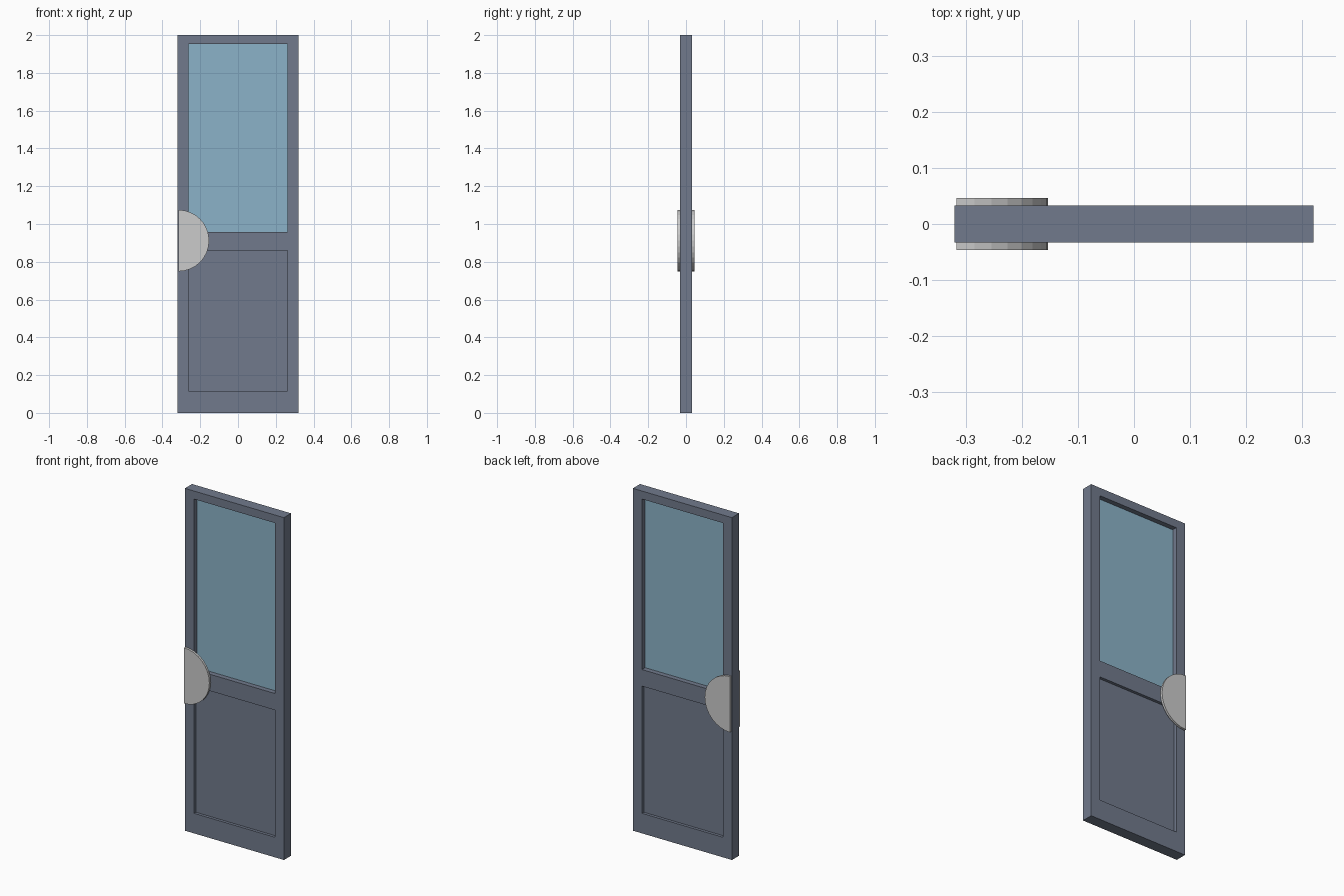
import bpy, bmesh, math

if "Cube" in bpy.data.objects:
    bpy.data.objects.remove(bpy.data.objects["Cube"])

X, H, T = 0.32, 2.0, 0.033          # half width, height, half thickness
IN = 0.261                          # half width of the openings
PANEL_Z, GLASS_Z = (0.117, 0.86), (0.957, 1.953)


def material(name, rgb):
    m = bpy.data.materials.new(name)
    m.diffuse_color = (*rgb, 1)
    m.use_nodes = True
    m.node_tree.nodes["Principled BSDF"].inputs["Base Color"].default_value = m.diffuse_color
    return m


def finish(name, bm, mat=None):
    bmesh.ops.recalc_face_normals(bm, faces=bm.faces[:])
    me = bpy.data.meshes.new(name)
    bm.to_mesh(me)
    bm.free()
    ob = bpy.data.objects.new(name, me)
    bpy.context.collection.objects.link(ob)
    if mat:
        me.materials.append(mat)
    return ob


def thicken(bm, dy):
    r = bmesh.ops.extrude_face_region(bm, geom=bm.faces[:])
    verts = [g for g in r["geom"] if isinstance(g, bmesh.types.BMVert)]
    bmesh.ops.translate(bm, vec=(0, dy, 0), verts=verts)


def slab(name, outline, y0, y1, mat=None):
    """Flat x-z outline extruded from y0 to y1."""
    bm = bmesh.new()
    bm.faces.new([bm.verts.new((x, y0, z)) for x, z in outline])
    thicken(bm, y1 - y0)
    return finish(name, bm, mat)


def rect(x, z):
    return [(-x, z[0]), (x, z[0]), (x, z[1]), (-x, z[1])]


paint = material("slate_paint", (0.165, 0.195, 0.262))
glass = material("blue_glass", (0.26, 0.45, 0.58))

# Door frame: a grid of cells with the two openings left out
xs = (-X, -IN, IN, X)
zs = (0, *PANEL_Z, *GLASS_Z, H)
bm = bmesh.new()
grid = [[bm.verts.new((x, -T, z)) for x in xs] for z in zs]
for j in range(len(zs) - 1):
    for i in range(len(xs) - 1):
        if i == 1 and j in (1, 3):
            continue
        bm.faces.new((grid[j][i], grid[j][i + 1], grid[j + 1][i + 1], grid[j + 1][i]))
thicken(bm, 2 * T)
finish("door_frame", bm, paint)

# Recessed lower panel and window pane
slab("lower_panel", rect(IN, PANEL_Z), -0.016, 0.016, paint)
slab("window_pane", rect(IN, GLASS_Z), -0.004, 0.004, glass)

# Half-round push plates on both faces
N, R = 16, 0.163
arc = [(-0.316 + R * math.cos(a), 0.912 + R * math.sin(a))
       for a in (math.pi * (k / N - 0.5) for k in range(N + 1))]
for name, s in (("front_push_plate", -1), ("back_push_plate", 1)):
    slab(name, arc, s * T, s * 0.046)
